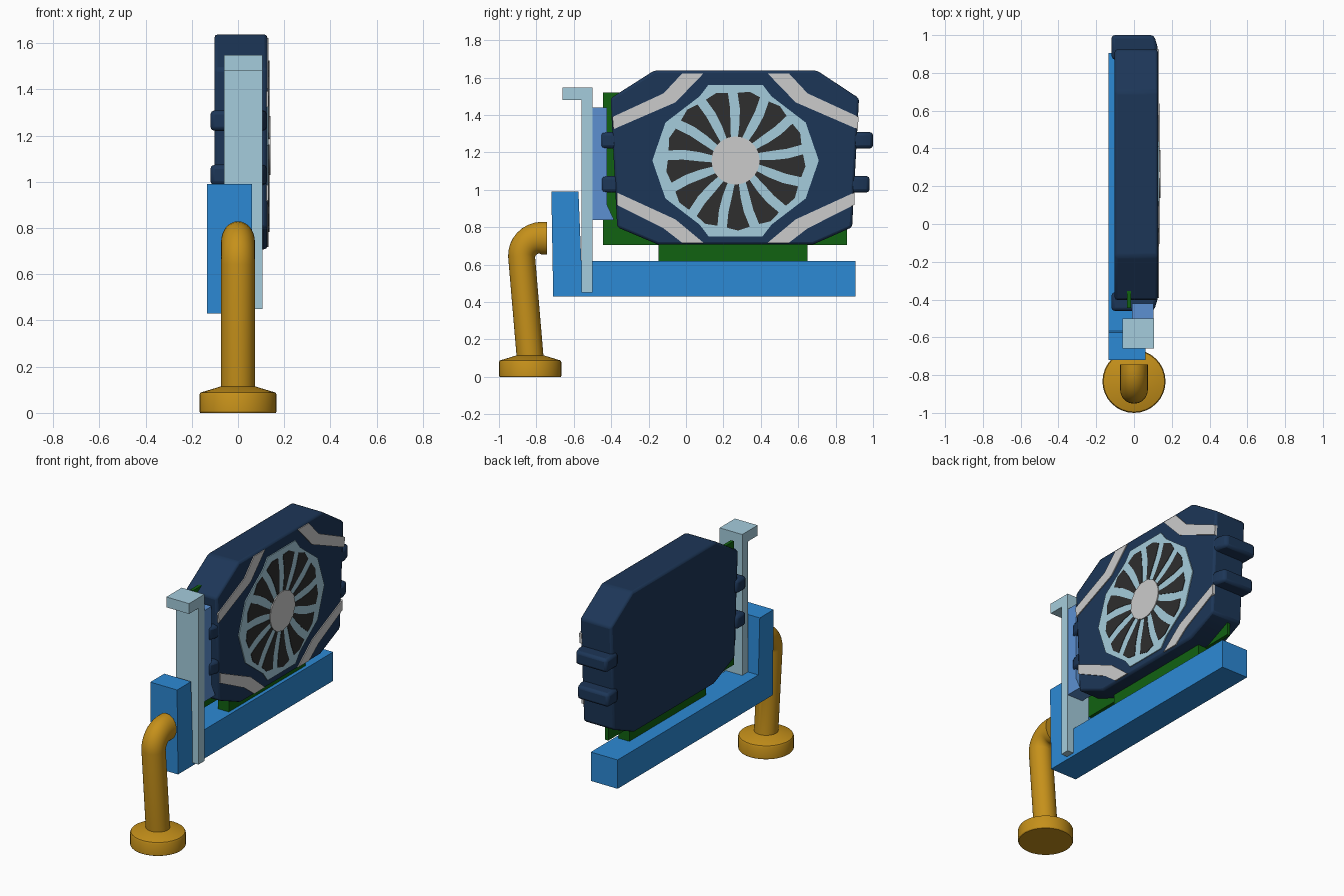
import bpy, bmesh
from math import sin, cos, pi, radians
from mathutils import Vector

if "Cube" in bpy.data.objects:
    bpy.data.objects.remove(bpy.data.objects["Cube"])


def material(name, rgb):
    m = bpy.data.materials.new(name)
    m.diffuse_color = (*[(c / 255) ** 2.2 for c in rgb], 1)
    m.use_nodes = True
    m.node_tree.nodes["Principled BSDF"].inputs["Base Color"].default_value = m.diffuse_color
    return m


NAVY = material("navy", (34, 57, 88))
BLUE = material("blue", (48, 136, 212))
PALE = material("pale_blue", (163, 203, 219))
PORT = material("port_blue", (92, 143, 208))
GREEN = material("green", (24, 98, 24))
BLACK = material("charcoal", (50, 50, 50))
GOLD = material("gold", (196, 143, 32))


def make(name, bm, mat=None, bevel=0, smooth=False):
    bmesh.ops.recalc_face_normals(bm, faces=bm.faces)
    me = bpy.data.meshes.new(name)
    bm.to_mesh(me)
    bm.free()
    ob = bpy.data.objects.new(name, me)
    bpy.context.collection.objects.link(ob)
    if mat:
        me.materials.append(mat)
    if bevel:
        b = ob.modifiers.new("bevel", 'BEVEL')
        b.width, b.segments, b.limit_method = bevel, 2, 'ANGLE'
        b.angle_limit = radians(25)
    if smooth:
        bpy.ops.object.select_all(action='DESELECT')
        ob.select_set(True)
        bpy.context.view_layer.objects.active = ob
        bpy.ops.object.shade_smooth_by_angle(angle=radians(30))
    return ob


def prism(name, polys, x0, x1, mat=None, bevel=0, smooth=False):
    """Extrude one or more (y, z) outlines from x0 to x1."""
    bm = bmesh.new()
    for pts in polys:
        f = bm.faces.new([bm.verts.new((x0, y, z)) for y, z in pts])
        ext = bmesh.ops.extrude_face_region(bm, geom=[f])
        moved = [v for v in ext["geom"] if isinstance(v, bmesh.types.BMVert)]
        bmesh.ops.translate(bm, verts=moved, vec=(x1 - x0, 0, 0))
    return make(name, bm, mat, bevel, smooth)


def rect(y0, y1, z0, z1):
    return [(y0, z0), (y1, z0), (y1, z1), (y0, z1)]


def loft(name, rings, mat, n=32):
    """Rings are (y, z, x radius, in-plane radius, tilt towards +y)."""
    bm = bmesh.new()
    loops = []
    for y, z, rx, r, t in rings:
        loops.append([bm.verts.new((rx * cos(a), y + r * sin(a) * cos(t), z - r * sin(a) * sin(t)))
                      for a in (2 * pi * i / n for i in range(n))])
    for a, b in zip(loops, loops[1:]):
        for i in range(n):
            j = (i + 1) % n
            bm.faces.new((a[i], a[j], b[j], b[i]))
    bm.faces.new(loops[0])
    bm.faces.new(loops[-1])
    return make(name, bm, mat, smooth=True)


# Stand: round foot and bent pipe
FY = -0.833
loft("stand_foot", [(FY, 0, .163, .163, 0), (FY, .006, .167, .167, 0), (FY, .078, .167, .167, 0),
                    (FY, .088, .162, .162, 0), (FY, .115, .073, .073, 0)], GOLD)
pipe = [(FY, .10, .073, .072, 0)]
for i in range(9):
    t = i / 8 * pi / 2
    r = .072 + .015 * i / 8
    d = r + .012 + .02 * (1 - i / 8)
    pipe.append((-.775 - d * cos(t), .643 + d * sin(t), .073, r, t))
pipe.append((-.743, .742, .073, .087, pi / 2))
loft("stand_pipe", pipe, GOLD)

# L-shaped support
prism("support_frame", [[(-.71, .43), (.905, .43), (.905, .62), (-.56, .62), (-.575, .99), (-.72, .99)]],
      -.135, .06, BLUE)

# Mounting bracket with folded lip
prism("mounting_bracket", [[(-.56, .45), (-.5, .45), (-.5, 1.548), (-.66, 1.548), (-.66, 1.48), (-.56, 1.48)]],
      -.06, .105, PALE)
prism("port_block", [[(-.5, .84), (-.385, .84), (-.422, .92), (-.422, 1.44), (-.5, 1.44)]],
      -.01, .104, PORT)

# Circuit board and edge connector
prism("circuit_board", [rect(-.445, .862, .705, 1.52)], -.037, -.015, GREEN)
prism("edge_connector", [rect(-.147, .65, .61, .74)], -.042, .036, GREEN)

# Shroud
prism("shroud", [[(-.15, .708), (.68, .708), (.888, .80), (.925, 1.49), (.70, 1.638),
                  (-.17, 1.638), (-.403, 1.49), (-.368, .80)]], -.102, .127, NAVY, .014, True)

# Side ribs, two per end, with slanted front corner
for label, z, lo, hi in (("upper", 1.265, -.46, 1.0), ("lower", 1.03, -.457, .982)):
    for side, tip, root in (("left", lo, -.36), ("right", hi, .87)):
        s = 1 if tip > root else -1
        bm = bmesh.new()
        out = [(-.118, root), (.124, root), (.124, tip - .06 * s), (.106, tip), (-.12, tip)]
        f = bm.faces.new([bm.verts.new((x, y, z - .044)) for x, y in out])
        ext = bmesh.ops.extrude_face_region(bm, geom=[f])
        bmesh.ops.translate(bm, vec=(0, 0, .088),
                            verts=[v for v in ext["geom"] if isinstance(v, bmesh.types.BMVert)])
        make(f"{label}_{side}_rib", bm, NAVY, .018, True)

# Grey corner stripes, mirrored to four corners
CY, CZ = .265, 1.157
stripe = [(-.393, 1.39), (-.12, 1.516), (-.02, 1.623), (.094, 1.623), (-.056, 1.468), (-.388, 1.324)]
lower = [(max(y, -.37), max(2.31 - z, .717)) for y, z in stripe]
flip = lambda pts: [(2 * CY - y, z) for y, z in pts]
prism("corner_stripes", [stripe, lower, flip(stripe), flip(lower)], .115, .133)

# Fan plate
half = [(.41, 1.562), (.457, 1.5), (.64, 1.36), (.71, 1.157)]
right = half + [(y, 2 * CZ - z) for y, z in half[-2::-1]]
prism("fan_plate", [right + flip(right)[::-1]], .115, .133, PALE)

# Curved fan blades and hub
N = 13
profile = [(.12, -4, 6), (.20, -8, 5.5), (.28, -10, 7), (.362, -9.5, 10)]  # radius, edge angles


def polar(r, deg):
    return CY + r * cos(radians(deg)), CZ + r * sin(radians(deg))


blades = []
for k in range(N):
    a = 106 + k * 360 / N
    blades.append([polar(r, a + e0) for r, e0, e1 in profile] + [polar(.375, a)]
                  + [polar(r, a + e1) for r, e0, e1 in reversed(profile)])
prism("fan_blades", blades, .12, .136, BLACK)
prism("fan_hub", [[polar(.128, i * 360 / 40) for i in range(40)]], .12, .14, None, 0, True)
